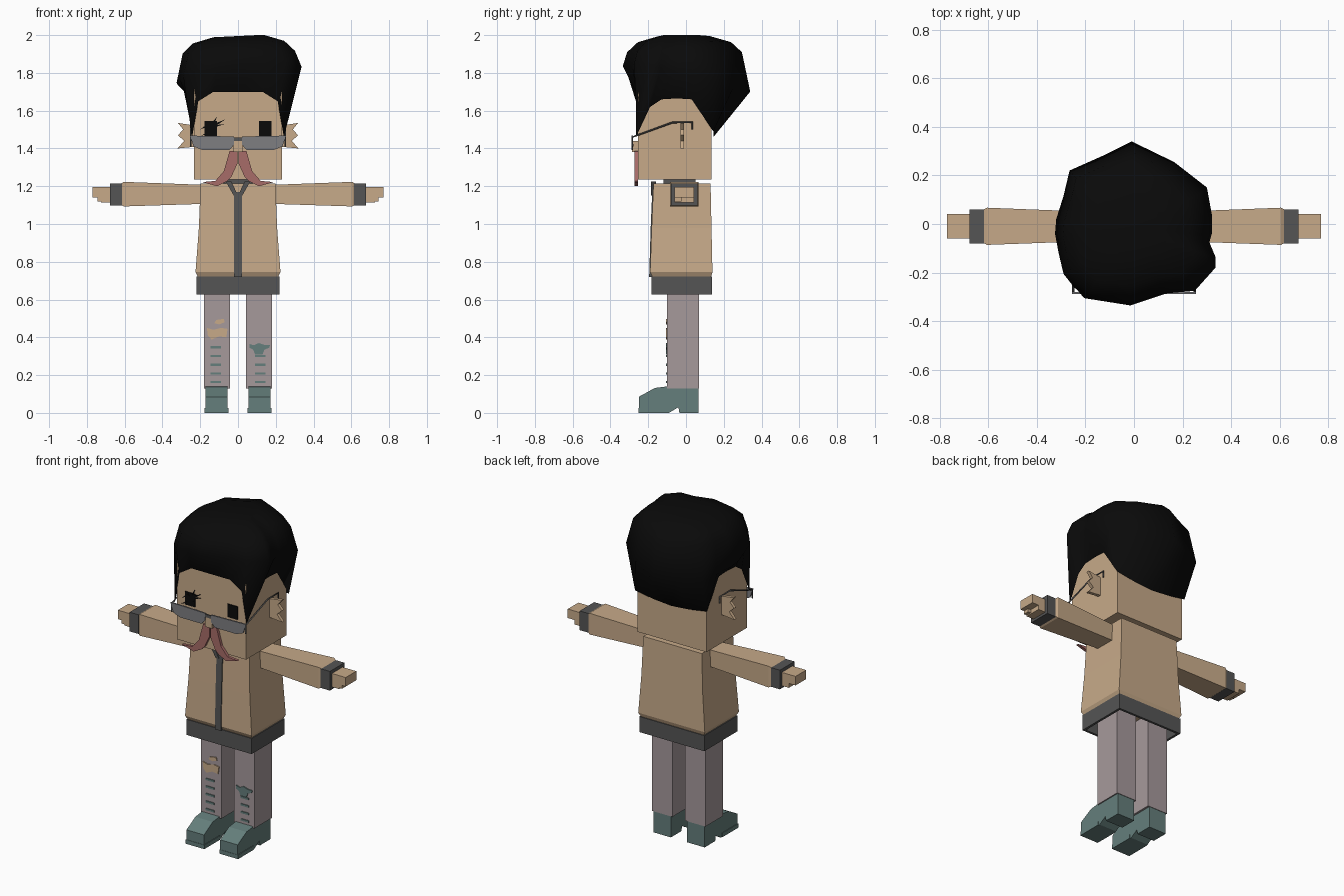
import bpy
import bmesh
from mathutils import Vector

cube = bpy.data.objects.get("Cube")
if cube:
    bpy.data.objects.remove(cube, do_unlink=True)


def material(name, r, g, b):
    mat = bpy.data.materials.new(name)
    mat.use_nodes = True
    mat.diffuse_color = (r, g, b, 1)
    shader = mat.node_tree.nodes["Principled BSDF"]
    shader.inputs["Base Color"].default_value = (r, g, b, 1)
    shader.inputs["Roughness"].default_value = 0.9
    return mat


tan = material("tan", 0.57, 0.4, 0.25)
charcoal = material("charcoal", 0.09, 0.09, 0.09)
lens_grey = material("lens_grey", 0.21, 0.21, 0.22)
teal = material("teal", 0.13, 0.21, 0.2)
mauve = material("mauve", 0.38, 0.32, 0.33)
rose = material("rose", 0.39, 0.15, 0.14)
black = material("black", 0.003, 0.003, 0.003)


def loft(name, rings, mat, start=True, end=True):
    """Skin a row of equal-length point rings, with optional end caps."""
    bm = bmesh.new()
    rows = [[bm.verts.new(p) for p in ring] for ring in rings]
    n = len(rows[0])
    for low, high in zip(rows, rows[1:]):
        for i in range(n):
            j = (i + 1) % n
            bm.faces.new((low[i], low[j], high[j], high[i]))
    if start:
        bm.faces.new(rows[0][::-1])
    if end:
        bm.faces.new(rows[-1])
    bmesh.ops.recalc_face_normals(bm, faces=bm.faces[:])
    mesh = bpy.data.meshes.new(name)
    bm.to_mesh(mesh)
    bm.free()
    mesh.materials.append(mat)
    obj = bpy.data.objects.new(name, mesh)
    bpy.context.collection.objects.link(obj)
    return obj


def z_ring(x0, x1, y0, y1, z):
    return [(x0, y0, z), (x1, y0, z), (x1, y1, z), (x0, y1, z)]


def x_ring(x, y0, y1, z0, z1):
    return [(x, y0, z0), (x, y1, z0), (x, y1, z1), (x, y0, z1)]


def box(name, mat, x0, x1, y0, y1, z0, z1):
    return loft(name, [z_ring(x0, x1, y0, y1, z) for z in (z0, z1)], mat)


def plate(name, mat, outline, y0, y1, side=1):
    """Extrude an (x, z) outline from y0 to y1."""
    return loft(name, [[(side * x, y, z) for x, z in outline] for y in (y0, y1)], mat)


# Head and nose
FACE = -0.255
box("head", tan, -0.233, 0.233, FACE, 0.135, 1.235, 1.76)
box("nose", tan, -0.024, 0.024, -0.285, FACE, 1.38, 1.44)
box("collar", charcoal, -0.1, 0.1, -0.12, 0.05, 1.2, 1.237)

# Hair: a hairline hugging the head, swelling into an uneven crown
half_line = [(0, -0.265, 1.7), (0.13, -0.265, 1.7), (0.21, -0.265, 1.65),
             (0.243, -0.265, 1.46), (0.243, -0.19, 1.62), (0.243, -0.13, 1.66),
             (0.243, -0.05, 1.665), (0.243, 0.03, 1.66), (0.243, 0.145, 1.49),
             (0.12, 0.145, 1.47), (0, 0.145, 1.46)]
hairline = half_line + [(-x, y, z) for x, y, z in half_line[-2:0:-1]]
crown = [(-0.015, -0.335), (0.135, -0.285), (0.25, -0.275), (0.335, -0.18),
         (0.335, -0.135), (0.31, -0.075), (0.32, -0.04), (0.32, 0.04),
         (0.3, 0.15), (0.165, 0.255), (-0.01, 0.34), (-0.13, 0.28),
         (-0.265, 0.22), (-0.29, 0.115), (-0.32, 0.02), (-0.325, -0.04),
         (-0.31, -0.12), (-0.29, -0.205), (-0.205, -0.305), (-0.11, -0.32)]
widest = [(x, y, 1.77 - 0.2 * y + 0.09 * x) for x, y in crown]
upper = [[(x * s, y * s - 0.01, z + 0.02 * x) for x, y in crown]
         for s, z in ((0.9, 1.91), (0.73, 1.963), (0.4, 1.995))]
hair = loft("hair", [hairline, widest] + upper, black, start=False)
for face in hair.data.polygons:
    face.use_smooth = True

# Torso with a flared hem, zip and open collar
loft("torso", [z_ring(-0.21, 0.21, -0.175, 0.13, 0.715),
               z_ring(-0.225, 0.225, -0.19, 0.14, 0.745),
               z_ring(-0.207, 0.207, -0.182, 0.135, 0.98),
               z_ring(-0.198, 0.198, -0.172, 0.13, 1.215)], tan)
loft("zip", [z_ring(-0.02, 0.02, -0.195, -0.15, 0.72),
             z_ring(-0.02, 0.02, -0.187, -0.15, 0.98),
             z_ring(-0.02, 0.02, -0.179, -0.15, 1.17)], charcoal)

# Hollow waistband
band = loft("waistband", [z_ring(-0.22, 0.22, -0.183, 0.137, z)
                          for z in (0.627, 0.722)], charcoal, False, False)
shell = band.modifiers.new("thickness", "SOLIDIFY")
shell.thickness = 0.02
shell.offset = -1

# Parts repeated on both sides
ear = [(0.22, 1.52), (0.318, 1.535), (0.29, 1.5), (0.318, 1.47),
       (0.285, 1.44), (0.32, 1.4), (0.22, 1.41)]
whisker = [(0.045, 1.385), (0.003, 1.39), (0.003, 1.32), (0.035, 1.25),
           (0.06, 1.225), (0.11, 1.2), (0.19, 1.222), (0.12, 1.228), (0.075, 1.28)]
lens = [(0.02, 1.463), (0.255, 1.468), (0.235, 1.41), (0.19, 1.393),
        (0.045, 1.393), (0.02, 1.42)]
lapel = [(0.0, 1.15), (0.022, 1.15), (0.065, 1.225), (0.035, 1.225)]
boot = [(-0.25, 0), (-0.25, 0.085), (-0.165, 0.132), (-0.1, 0.14), (0.067, 0.14),
        (0.067, 0), (-0.035, 0), (-0.04, 0.03), (-0.09, 0)]


def spread(side, a, b):
    return sorted((side * a, side * b))


for label, s in (("left", 1), ("right", -1)):
    # Face details
    plate(label + "_ear", tan, ear, -0.03, -0.01, s)
    plate(label + "_moustache", rose, whisker, -0.272, FACE, s)
    plate(label + "_lens", lens_grey, lens, -0.288, -0.28, s)
    box(label + "_eye", black, *spread(s, 0.11, 0.177), FACE - 0.005, FACE, 1.465, 1.545)
    plate(label + "_lapel", charcoal, lapel, -0.184, -0.16, s)

    # Bent temple of the glasses
    path = bpy.data.curves.new(label + "_temple", "CURVE")
    path.dimensions = "3D"
    path.bevel_depth = 0.005
    path.bevel_resolution = 0
    path.use_fill_caps = True
    points = [(-0.284, 1.41), (-0.284, 1.46), (-0.07, 1.538), (0.033, 1.538), (0.033, 1.5)]
    line = path.splines.new("POLY")
    line.points.add(len(points) - 1)
    for point, (y, z) in zip(line.points, points):
        point.co = (s * 0.25, y, z, 1)
    path.materials.append(charcoal)
    bpy.context.collection.objects.link(bpy.data.objects.new(label + "_temple", path))

    # Arm, cuff and stepped hand
    loft(label + "_arm", [x_ring(s * 0.17, -0.07, 0.05, 1.107, 1.207),
                          x_ring(s * 0.605, -0.086, 0.067, 1.093, 1.223),
                          x_ring(s * 0.618, -0.078, 0.06, 1.1, 1.215)], tan)
    box(label + "_cuff", charcoal, *spread(s, 0.615, 0.677), -0.08, 0.06, 1.098, 1.215)
    box(label + "_palm", tan, *spread(s, 0.67, 0.725), -0.06, 0.042, 1.113, 1.195)
    box(label + "_fingers", tan, *spread(s, 0.72, 0.77), -0.06, 0.042, 1.14, 1.195)
    box(label + "_thumb", tan, *spread(s, 0.72, 0.745), -0.06, -0.025, 1.12, 1.14)

    # Leg and boot
    box(label + "_leg", mauve, *spread(s, 0.043, 0.18), -0.1, 0.07, 0.13, 0.73)
    loft(label + "_boot", [[(s * x, y, z) for y, z in boot] for x in (0.055, 0.173)], teal)
    box(label + "_boot_sole", teal, *spread(s, 0.051, 0.177), -0.252, -0.1, 0, 0.025)

    # Shin stripes
    for i in range(5 if s < 0 else 4):
        z = 0.163 + i * 0.046
        box(label + "_stripe", teal, *spread(s, 0.09, 0.145), -0.105, -0.1, z - 0.006, z + 0.006)

# Lens bridge
box("bridge", charcoal, -0.025, 0.025, -0.288, -0.28, 1.44, 1.458)

# Lashes beside the right eye
for x0, z0, x1, z1 in ((-0.14, 1.52, -0.11, 1.57), (-0.13, 1.52, -0.065, 1.555),
                       (-0.15, 1.51, -0.07, 1.53), (-0.12, 1.5, -0.2, 1.465),
                       (-0.15, 1.53, -0.2, 1.5)):
    across = Vector((z0 - z1, x1 - x0)).normalized() * 0.008
    plate("lash", black, [(x0 - across.x, z0 - across.y), (x1, z1),
                          (x0 + across.x, z0 + across.y)], FACE - 0.006, FACE)

# Torn knees
tear = [(-0.165, 0.45), (-0.13, 0.44), (-0.09, 0.45), (-0.055, 0.445),
        (-0.062, 0.4), (-0.1, 0.405), (-0.14, 0.388), (-0.16, 0.41)]
small_tear = [(-0.125, 0.475), (-0.115, 0.492), (-0.075, 0.498), (-0.07, 0.48), (-0.1, 0.468)]
patch = [(0.06, 0.365), (0.085, 0.358), (0.11, 0.37), (0.14, 0.36), (0.17, 0.36),
         (0.165, 0.345), (0.14, 0.335), (0.13, 0.31), (0.09, 0.31), (0.08, 0.335), (0.06, 0.345)]
plate("knee_tear", tan, tear, -0.106, -0.1)
plate("small_knee_tear", tan, small_tear, -0.106, -0.1)
plate("knee_patch", teal, patch, -0.106, -0.1)
